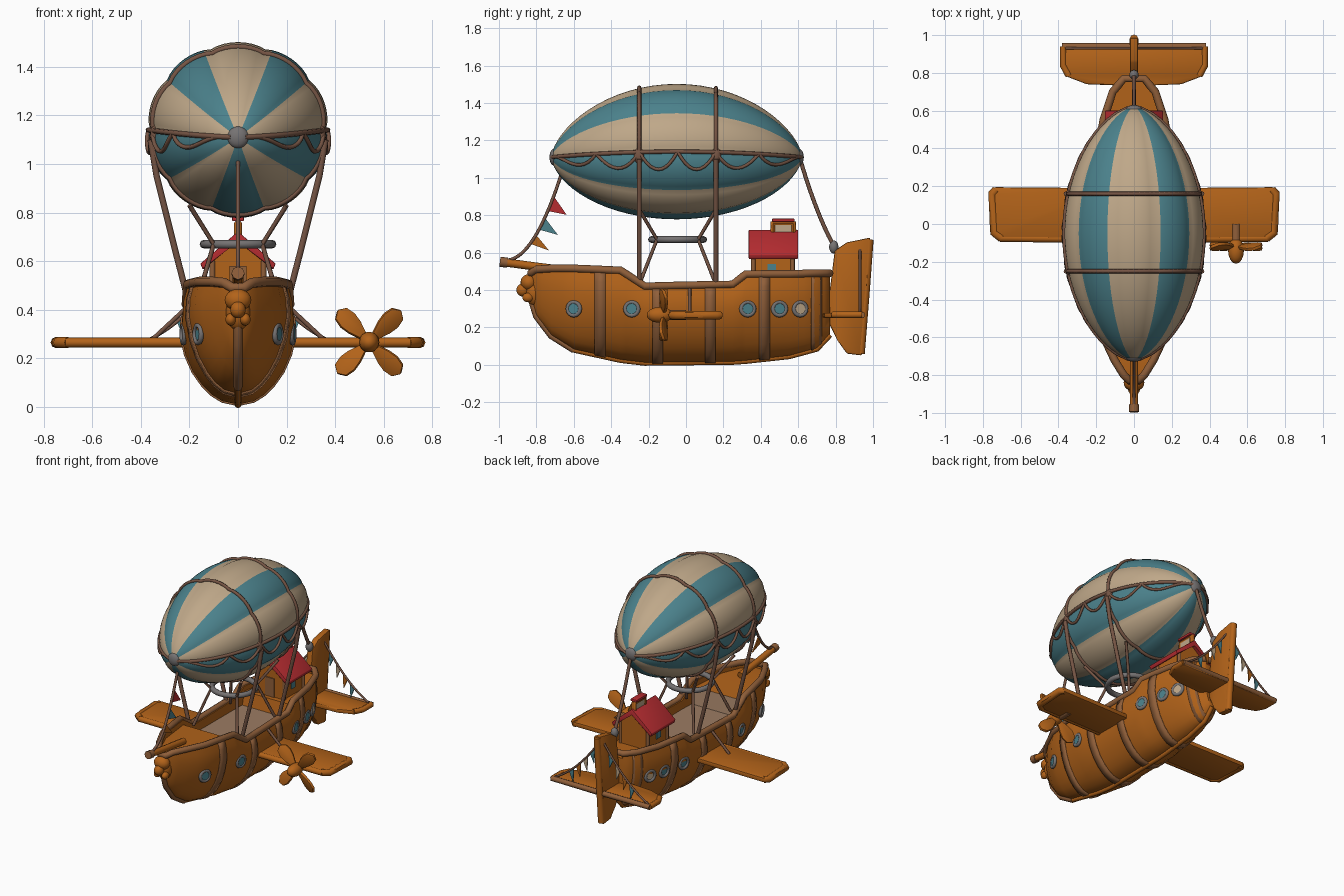
import bpy, bmesh, math
from math import sin, cos, pi, radians
from mathutils import Matrix, Vector

if "Cube" in bpy.data.objects:
    bpy.data.objects.remove(bpy.data.objects["Cube"])


def material(name, *rgb):
    m = bpy.data.materials.new(name)
    m.use_nodes = True
    m.diffuse_color = (*rgb, 1)
    m.node_tree.nodes["Principled BSDF"].inputs["Base Color"].default_value = (*rgb, 1)
    return m


WOOD = material("orange wood", .45, .125, .01)
TRIM = material("brown trim", .28, .115, .042)
ROPE = material("rope brown", .18, .09, .058)
CREAM = material("cream cloth", .52, .39, .25)
TEAL = material("teal cloth", .07, .22, .26)
RED = material("red paint", .46, .025, .03)
GREY = material("grey metal", .18, .17, .17)
DECK = material("deck tan", .33, .2, .125)


def finish(name, bm, mats, angle=40):
    bmesh.ops.recalc_face_normals(bm, faces=bm.faces)
    me = bpy.data.meshes.new(name)
    bm.to_mesh(me)
    bm.free()
    ob = bpy.data.objects.new(name, me)
    bpy.context.collection.objects.link(ob)
    for m in mats:
        me.materials.append(m)
    smooth(ob, angle)
    return ob


def smooth(ob, angle):
    bpy.ops.object.select_all(action='DESELECT')
    ob.select_set(True)
    bpy.context.view_layer.objects.active = ob
    bpy.ops.object.shade_smooth_by_angle(angle=radians(angle))


def tube(name, pts, r, mat, closed=False):
    cu = bpy.data.curves.new(name, 'CURVE')
    cu.dimensions = '3D'
    cu.bevel_depth, cu.bevel_resolution, cu.use_fill_caps = r, 2, True
    sp = cu.splines.new('POLY')
    sp.points.add(len(pts) - 1)
    for p, co in zip(sp.points, pts):
        p.co = (*co, 1)
    sp.use_cyclic_u = closed
    cu.materials.append(mat)
    ob = bpy.data.objects.new(name, cu)
    bpy.context.collection.objects.link(ob)
    bpy.ops.object.select_all(action='DESELECT')
    ob.select_set(True)
    bpy.context.view_layer.objects.active = ob
    bpy.ops.object.convert(target='MESH')
    smooth(bpy.context.object, 50)


def sag(a, b, drop, n=10):
    a, b = Vector(a), Vector(b)
    return [a.lerp(b, i / n) - Vector((0, 0, 4 * drop * i / n * (1 - i / n))) for i in range(n + 1)]


def prism(name, outline, axis, lo, hi, mat, bevel=0.0, matrix=None):
    put = {'x': lambda a, b, c: (c, a, b), 'y': lambda a, b, c: (a, c, b), 'z': lambda a, b, c: (a, b, c)}[axis]
    bm = bmesh.new()
    rows = [[bm.verts.new(put(a, b, c)) for a, b in outline] for c in (lo, hi)]
    for row in rows:
        bm.faces.new(row)
    for i in range(len(outline)):
        bm.faces.new((rows[0][i - 1], rows[0][i], rows[1][i], rows[1][i - 1]))
    if bevel:
        bmesh.ops.bevel(bm, geom=bm.edges[:], offset=bevel, segments=2, affect='EDGES', profile=.5)
    if matrix:
        bm.transform(matrix)
    return finish(name, bm, [mat])


def rect(a0, a1, b0, b1):
    return [(a0, b0), (a1, b0), (a1, b1), (a0, b1)]


def ball(name, loc, size, mat):
    bm = bmesh.new()
    m = Matrix.Translation(loc) @ Matrix.Diagonal((*size, 1))
    bmesh.ops.create_uvsphere(bm, u_segments=16, v_segments=10, radius=1, matrix=m)
    finish(name, bm, [mat])


def ring(cx, cy, cz, r, n=32):
    return [(cx + r * cos(2 * pi * i / n), cy + r * sin(2 * pi * i / n), cz) for i in range(n)]


# Balloon: ten bulging gores in alternating cloth, the top one a little wider
def skin(y, th, k=1.0):
    u = max(-1, min(1, (y + .05) / .67))
    r = (1 - u * u) ** .61 * (.965 + .035 * abs(sin(5 * th)) ** .7) * k
    return Vector((.375 * r * cos(th), y, 1.11 + .03 * (1 - u * u) + .362 * r * sin(th)))


bm = bmesh.new()
N, M = 80, 32
grid = [[bm.verts.new(skin(-.05 - .67 * cos(pi * (j + .15) / (M + .3)), 2 * pi * i / N)) for i in range(N)]
        for j in range(M + 1)]
for j in range(M):
    for i in range(N):
        f = bm.faces.new((grid[j][i], grid[j][(i + 1) % N], grid[j + 1][(i + 1) % N], grid[j + 1][i]))
        f.material_index = int((i * 10 // N) % 2 and not 15 <= i <= 24)
bm.faces.new(grid[0])
bm.faces.new(grid[-1])
finish("balloon", bm, [CREAM, TEAL], 60)

# Balloon rigging
for y in (-.25, .16):
    tube("balloon_hoop", [skin(y, 2 * pi * i / 80, 1.01) for i in range(80)], .011, ROPE, True)
knots = [-.69, -.48, -.25, -.045, .16, .39, .6]
for s, th in ((1, 0), (-1, pi)):
    ys = [-.715 + 1.33 * i / 40 for i in range(41)]
    tube("balloon_side_rope", [skin(y, th, 1.02) for y in ys], .011, ROPE)
    for a, b in zip(knots, knots[1:]):
        pts = []
        for i in range(11):
            t = i / 10
            pts.append(skin(a + (b - a) * t, th - s * 1.05 * t * (1 - t), 1.02))
        tube("festoon", pts, .009, ROPE)
    for y in (-.25, .16):
        ball("side_knot", skin(y, th, 1.0) - Vector((0, 0, .02)), (.02, .028, .045), ROPE)
        tube("suspension_rope", [(s * .36, y, 1.1), (s * .335, y, .95), (s * .26, y, .65), (s * .2, y, .42)], .013, ROPE)
        y2 = -.045 + (.11 if y > 0 else -.11)
        tube("ring_rope", [(s * .2, y, .83), (s * .1, y2, .67), (s * .17, y, .43)], .01, ROPE)
for y in (-.705, .605):
    ball("end_cap", (0, y, 1.11), (.045, .025, .045), GREY)
tube("burner_ring", ring(0, -.045, .67, .14), .018, GREY, True)
tube("stern_rope", sag((0, .61, 1.1), (0, .8, .62), .04), .011, ROPE)
ball("stern_knot", (0, .79, .63), (.025, .025, .035), GREY)

# Hull: stations of position, half width, keel height, rail height
STATIONS = [(-.83, .025, .36, .49), (-.8, .06, .26, .51), (-.72, .115, .155, .515), (-.6, .178, .08, .515),
            (-.35, .228, .025, .505), (-.22, .235, .01, .42), (.25, .23, .015, .43), (.32, .224, .02, .485),
            (.55, .18, .045, .485), (.7, .125, .085, .49), (.77, .06, .16, .49)]
SECTION = [(0, 0), (.28, .035), (.46, .1), (.62, .19), (.79, .33), (.92, .5), (1, .7), (.98, .86), (.9, 1)]


def station(y):
    for a, b in zip(STATIONS, STATIONS[1:]):
        if y <= b[0] + 1e-6:
            t = (y - a[0]) / (b[0] - a[0])
            return [p + (q - p) * t for p, q in zip(a[1:], b[1:])]
    return STATIONS[-1][1:]


def section(y, k=1.0):
    w, lo, hi = station(y)
    half = [(f * w * k, y, lo + h * (hi - lo) - (k - 1) * .25 * (1 - h)) for f, h in SECTION]
    return [(-x, y, z) for x, y, z in half[:0:-1]] + half


def side_x(y, z):
    pts = section(y)[8:]
    for a, b in zip(pts, pts[1:]):
        if z <= b[2]:
            return a[0] + (b[0] - a[0]) * (z - a[2]) / (b[2] - a[2])
    return pts[-1][0]


bm = bmesh.new()
ys = sorted({s[0] for s in STATIONS} | {-.82, -.77, -.66, -.5, -.32, -.1, 0, .1, .3, .43, .63, .74})
loops = []
for y in ys:
    w, lo, hi = station(y)
    deck = .36 if -.33 < y < .31 else hi - .035
    inner = [(.78 * w, y, hi), (.78 * w, y, deck), (-.78 * w, y, deck), (-.78 * w, y, hi)]
    loops.append([bm.verts.new(p) for p in section(y) + inner])
for y, a, b in zip(ys, loops, loops[1:]):
    for i in range(len(a)):
        f = bm.faces.new((a[i - 1], a[i], b[i], b[i - 1]))
        f.material_index = int(i == 19 and -.36 < y < .3)
bm.faces.new(loops[0])
bm.faces.new(loops[-1])
finish("hull", bm, [WOOD, DECK], 50)

# Hull rail, keel and straps
edge = [section(y)[-1] for y in ys]
tube("rail", edge[::-1] + [(-x, y, z) for x, y, z in edge], .021, TRIM, True)
tube("keel", [section(y)[8] for y in ys], .015, WOOD)
tube("stem", [section(y)[8] for y in ys if y < -.55], .018, TRIM)
for y in (-.46, -.15, .13, .42, .7):
    bm = bmesh.new()
    rows = [[bm.verts.new(p) for p in section(y + d, 1.03)] for d in (-.028, .028)]
    for i in range(len(rows[0]) - 1):
        bm.faces.new((rows[0][i], rows[0][i + 1], rows[1][i + 1], rows[1][i]))
    strap = finish("hull_strap", bm, [TRIM])
    strap.modifiers.new("thickness", 'SOLIDIFY').thickness = .01

# Portholes follow the side of the hull, the last one lit
for s in (1, -1):
    for y in (-.6, -.29, .33, .5, .61):
        x = side_x(y, .3)
        yaw = math.atan2(side_x(y + .03, .3) - side_x(y - .03, .3), .06)
        turn = Matrix.Translation((s * x, y, .3)) @ Matrix.Rotation(-s * yaw, 4, 'Z') @ Matrix.Rotation(pi / 2, 4, 'Y')
        tube("porthole_frame", [turn @ Vector(p) for p in ring(0, 0, 0, .036, 16)], .011, GREY, True)
        glass = CREAM if y > .6 else TEAL
        prism("porthole_glass", [p[:2] for p in ring(0, 0, 0, .034, 16)], 'z', -.002, .007, glass, 0, turn)

# Bowsprit, figurehead and bow pennants
tube("bowsprit", [(0, -.6, .5), (0, -.8, .525), (0, -.985, .55)], .022, WOOD)
tube("bowsprit_tip", [(0, -.955, .546), (0, -.995, .551)], .027, TRIM)
ball("figurehead_body", (0, -.81, .39), (.05, .05, .075), WOOD)
ball("figurehead_head", (0, -.84, .44), (.055, .045, .045), WOOD)
ball("figurehead_snout", (0, -.872, .4), (.032, .035, .035), WOOD)
for s in (1, -1):
    ball("figurehead_paw", (s * .03, -.845, .36), (.022, .03, .025), WOOD)
line = sag((0, -.66, 1.04), (0, -.975, .56), .13, 20)
tube("bow_rope", line, .009, ROPE)
for i, mat in ((3, RED), (6, TEAL), (9, WOOD)):
    p, q = line[i], line[i + 2]
    prism("bow_pennant", [p.yz, q.yz, ((p + q) / 2).yz + Vector((.085, -.06))], 'x', -.004, .004, mat)

# Wings with tip rims, leading edges and braces
for s in (1, -1):
    outline = [(.17, -.085), (.7, -.08), (.745, -.05), (.765, .0), (.765, .16), (.74, .195), (.17, .19)]
    prism("wing", [(s * x, y) for x, y in outline], 'z', .25, .282, WOOD, .008)
    tube("wing_leading_edge", [(s * .17, -.08, .265), (s * .71, -.075, .265)], .02, WOOD)
    tube("wing_tip_rim", [(s * .7, -.075, .265), (s * .74, -.045, .265), (s * .75, .16, .265), (s * .73, .18, .265)], .023, WOOD)
    tube("wing_brace", [(s * .21, .02, .41), (s * .35, .02, .28)], .009, ROPE)

# Propeller on the left wing
PX, PZ = .54, .267
tube("propeller_shaft", [(PX, 0, PZ), (PX, -.17, PZ)], .026, TRIM)
ball("propeller_hub", (PX, -.14, PZ), (.042, .07, .042), WOOD)
blade = [(-.012, .02), (.012, .02), (.036, .085), (.043, .125), (.035, .165), (0, .185), (-.035, .165), (-.043, .125), (-.036, .085)]
for k in range(4):
    turn = Matrix.Translation((PX, -.12, PZ)) @ Matrix.Rotation(pi / 4 + k * pi / 2, 4, 'Y') @ Matrix.Rotation(.4, 4, 'Z')
    prism("propeller_blade", blade, 'y', -.009, .009, WOOD, .004, turn)

# Tail fin, tailplane and stern pennants
fin = [(.75, .25), (.795, .61), (.86, .655), (.985, .68), (.965, .4), (.94, .05), (.86, .06), (.81, .13)]
prism("tail_fin", fin, 'x', -.022, .022, WOOD, .008)
tube("tail_fin_edge", [(0, .98, .67), (0, .96, .4), (0, .933, .06)], .023, WOOD)
half = [(.0, .95), (.38, .95), (.385, .84), (.355, .78), (.25, .74), (0, .73)]
prism("tailplane", half + [(-x, y) for x, y in half[-2:0:-1]], 'z', .25, .278, WOOD, .007)
tube("tailplane_edge", [(-.38, .94, .267), (.38, .94, .267)], .018, TRIM)
for s in (1, -1):
    tube("tailplane_tip", [(s * .375, .94, .268), (s * .375, .84, .268), (s * .345, .785, .268)], .018, WOOD)
    line = sag((0, .93, .64), (s * .36, .93, .28), .045, 20)
    tube("stern_pennant_rope", line, .007, ROPE)
    for i, mat in ((3, TEAL), (6, CREAM), (9, WOOD), (12, TEAL)):
        p, q = line[i], line[i + 2]
        prism("stern_pennant", [p.xz, q.xz, ((p + q) / 2).xz - Vector((s * .012, .085))], 'y', .926, .934, mat)

# Cabin with gabled roof and lantern
prism("cabin", [(-.105, .43), (.105, .43), (.105, .6), (0, .69), (-.105, .6)], 'y', .355, .575, WOOD)
prism("cabin_roof", [(0, .722), (.155, .59), (.145, .565), (0, .685), (-.145, .565), (-.155, .59)], 'y', .335, .6, RED, .004)
for s in (1, -1):
    prism("cabin_window", rect(.435, .48, .495, .54), 'x', s * .104, s * .11, TEAL)
    for y in (.36, .57):
        tube("cabin_post", [(s * .105, y, .44), (s * .105, y, .6)], .012, TRIM)
prism("cabin_door", rect(-.035, .035, .45, .58), 'y', .348, .356, TRIM)
prism("lantern_glass", rect(-.013, .013, .69, .75), 'y', .475, .565, CREAM)
tube("lantern_frame", [(0, .465, .68), (0, .465, .755), (0, .575, .755), (0, .575, .68)], .017, WOOD)
prism("lantern_cap", rect(-.024, .024, .765, .782), 'y', .46, .58, RED, .004)
